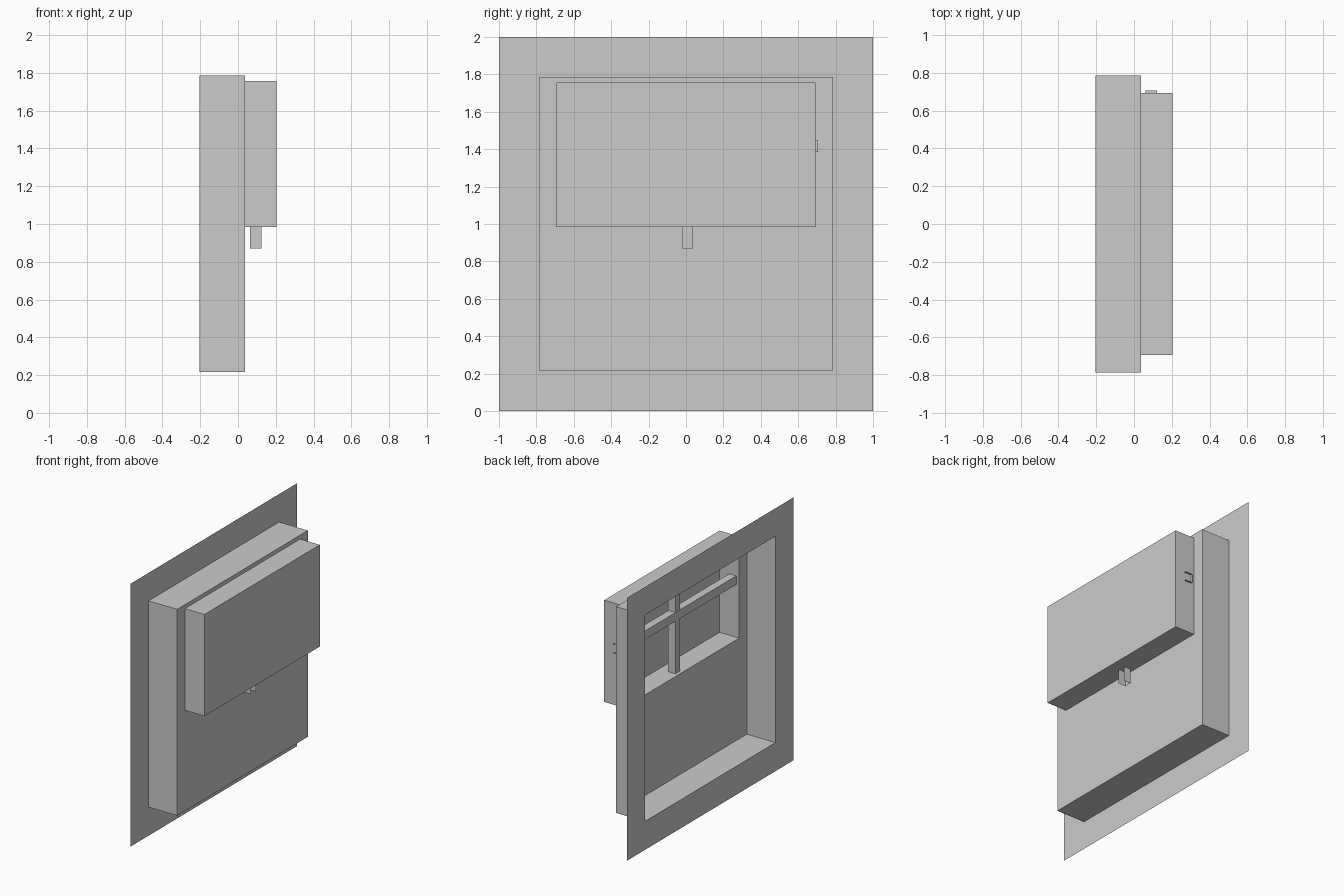
import bpy
import bmesh

if "Cube" in bpy.data.objects:
    bpy.data.objects.remove(bpy.data.objects["Cube"])


def make_object(name, bm):
    mesh = bpy.data.meshes.new(name)
    bm.to_mesh(mesh)
    bm.free()
    obj = bpy.data.objects.new(name, mesh)
    bpy.context.collection.objects.link(obj)
    return obj


def stepped_recess(name, rings):
    """Skin nested rectangles (x, half width, z low, z high), cap the last."""
    bm = bmesh.new()
    loops = [[bm.verts.new((x, y, z)) for y, z in
              ((-w, lo), (w, lo), (w, hi), (-w, hi))] for x, w, lo, hi in rings]
    for a, b in zip(loops, loops[1:]):
        for i in range(4):
            j = (i + 1) % 4
            bm.faces.new((b[i], b[j], a[j], a[i]))
    bm.faces.new(loops[-1][::-1])
    return make_object(name, bm)


def channel_bar(name, x0, x1, y, z):
    """Box open on its +x side and at both ends, running along its longest side."""
    bm = bmesh.new()
    lo, hi = (x0, y[0], z[0]), (x1, y[1], z[1])
    along = 1 if y[1] - y[0] > z[1] - z[0] else 2
    bmesh.ops.create_cube(bm, size=1)
    for v in bm.verts:
        v.co = [lo[k] if v.co[k] < 0 else hi[k] for k in range(3)]
    bm.normal_update()
    ends = [f for f in bm.faces if abs(f.normal[along]) > 0.9 or f.normal.x > 0.9]
    bmesh.ops.delete(bm, geom=ends, context='FACES')
    return make_object(name, bm)


# Wall sheet with a deep niche and a smaller window alcove behind it
stepped_recess("wall_niche", [
    (-0.203, 1.0, 0.0, 2.0),
    (-0.203, 0.785, 0.217, 1.787),
    (0.038, 0.785, 0.217, 1.787),
    (0.038, 0.693, 0.983, 1.757),
    (0.203, 0.693, 0.983, 1.757),
])

# Crossed window bars, poking slightly through the alcove walls
channel_bar("vertical_bar", 0.064, 0.124, (-0.018, 0.037), (0.87, 1.757))
channel_bar("horizontal_bar", 0.062, 0.122, (-0.693, 0.706), (1.384, 1.45))
